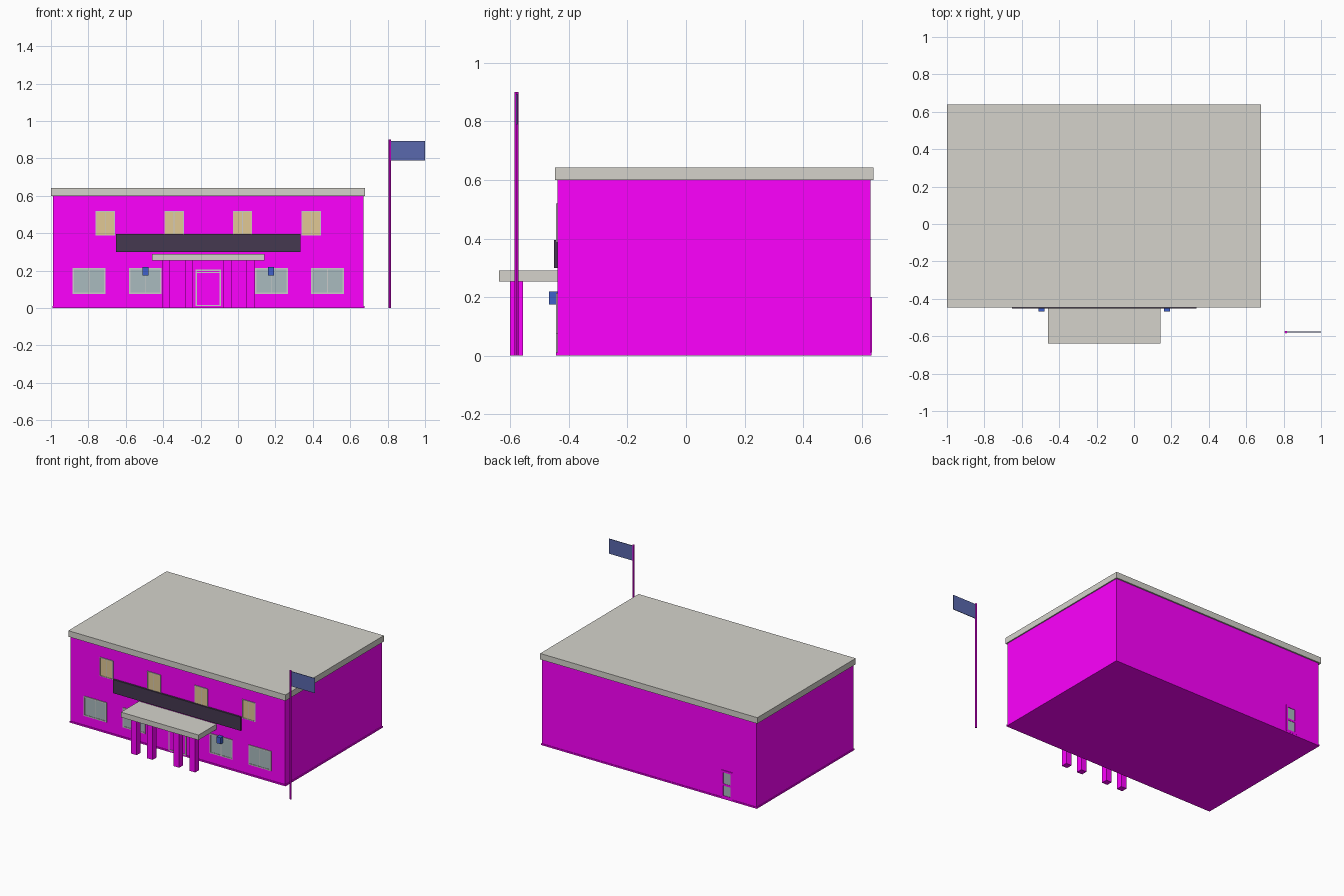
import bpy

if "Cube" in bpy.data.objects:
    bpy.data.objects.remove(bpy.data.objects["Cube"])

CX = -0.159          # symmetry axis of the building
FRONT, BACK = -0.438, 0.63


def mat(name, rgb):
    m = bpy.data.materials.new(name)
    m.diffuse_color = (*rgb, 1)
    m.use_nodes = True
    m.node_tree.nodes["Principled BSDF"].inputs["Base Color"].default_value = m.diffuse_color
    return m


WALL = mat("wall_magenta", (1, 0, 1))
STONE = mat("pale_stone", (0.66, 0.65, 0.6))
DARK = mat("dark_panel", (0.06, 0.04, 0.08))
BLUE = mat("blue", (0.05, 0.12, 0.6))
FLAG = mat("flag_blue", (0.1, 0.14, 0.42))
GLASS = mat("glass", (0.4, 0.5, 0.52))
TAN = mat("blind_tan", (0.75, 0.58, 0.3))
FRAME = mat("frame_grey", (0.55, 0.56, 0.55))


def box(name, x, y, z, m):
    """Box from (min, max) ranges on each axis."""
    bpy.ops.mesh.primitive_cube_add(
        size=1, location=[(r[0] + r[1]) / 2 for r in (x, y, z)])
    o = bpy.context.object
    o.name = name
    o.scale = [r[1] - r[0] for r in (x, y, z)]
    bpy.ops.object.transform_apply(location=False, rotation=False, scale=True)
    o.data.materials.append(m)
    return o


def panel(name, cx, w, z, wall, out, fill, frame, bars_x=(), bars_z=(), t=0.008):
    """Framed window or door on a wall; out is -1 for front, 1 for back."""
    x0, x1 = cx - w / 2, cx + w / 2

    def depth(d):
        return tuple(sorted((wall - out * 0.004, wall + out * d)))
    box(name + "_pane", (x0 + t, x1 - t), depth(0.002), (z[0] + t, z[1] - t), fill)
    for s, a in (("left", x0), ("right", x1 - t)):
        box(f"{name}_frame_{s}", (a, a + t), depth(0.005), z, frame)
    for s, a in (("bottom", z[0]), ("top", z[1] - t)):
        box(f"{name}_frame_{s}", (x0 + t, x1 - t), depth(0.005), (a, a + t), frame)
    for b in bars_x:
        box(name + "_mullion", (b - 0.002, b + 0.002), depth(0.004), (z[0] + t, z[1] - t), frame)
    for b in bars_z:
        box(name + "_rail", (x0 + t, x1 - t), depth(0.004), (b - t / 2, b + t / 2), frame)


# Main block, plinth and flat roof
box("walls", (-0.988, 0.672), (FRONT, BACK), (0.005, 0.605), WALL)
box("plinth", (-0.992, 0.677), (-0.443, 0.634), (0, 0.01), WALL)
box("roof_slab", (-1, 0.68), (-0.447, 0.64), (0.6, 0.642), STONE)

# Entrance canopy and columns
box("canopy", (CX - 0.3, CX + 0.3), (-0.638, FRONT), (0.254, 0.29), STONE)
for off in (-0.226, -0.103, 0.103, 0.226):
    c = CX + off
    box("column", (c - 0.0215, c + 0.0215), (-0.6, -0.557), (0, 0.255), WALL)

# Blank sign board above the canopy
box("sign_board", (CX - 0.494, CX + 0.494), (-0.451, FRONT), (0.3, 0.395), DARK)

# Front windows and lamps, mirrored about the entrance
for side in (-1, 1):
    for off in (0.183, 0.551):
        c = CX + side * off
        panel("upper_window", c, 0.104, (0.387, 0.519), FRONT, -1, TAN, FRAME, bars_x=(c,), t=0.005)
    for off in (0.337, 0.637):
        c = CX + side * off
        panel("lower_window", c, 0.176, (0.076, 0.214), FRONT, -1, GLASS, FRAME, bars_x=(c,))
    c = CX + side * 0.336
    box("wall_lamp", (c - 0.016, c + 0.016), (-0.467, FRONT), (0.174, 0.219), BLUE)

# Doors
panel("front_door", CX, 0.136, (0.01, 0.205), FRONT, -1, WALL, FRAME, bars_z=(0.19,), t=0.007)
panel("back_door", -0.76, 0.085, (0.01, 0.2), BACK, 1, GLASS, WALL, bars_z=(0.1,), t=0.014)

# Flagpole and flag
bpy.ops.mesh.primitive_cylinder_add(vertices=8, radius=0.007, depth=0.9, location=(0.812, -0.578, 0.45))
pole = bpy.context.object
pole.name = "flagpole"
pole.data.materials.append(WALL)
bpy.ops.object.shade_smooth_by_angle()
box("flag", (0.816, 1.0), (-0.58, -0.576), (0.79, 0.894), FLAG)
